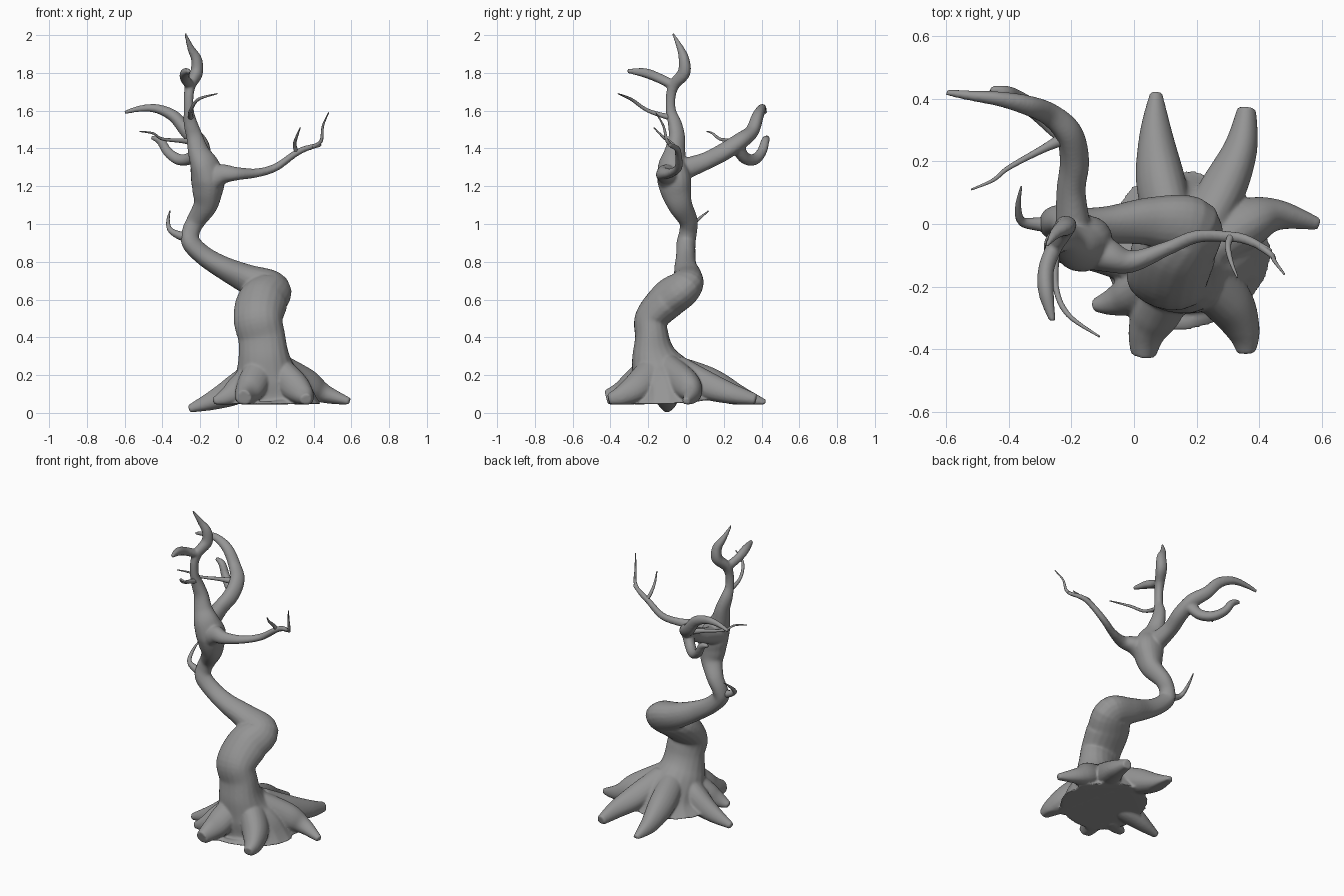
import bpy
import bmesh
import math
from mathutils import Vector

default_cube = bpy.data.objects.get("Cube")
if default_cube:
    bpy.data.objects.remove(default_cube, do_unlink=True)

bark = bpy.data.materials.new("grey_bark")
bark.use_nodes = True
grey = (.3, .3, .3, 1)
bark.diffuse_color = grey
bark.node_tree.nodes["Principled BSDF"].inputs["Base Color"].default_value = grey


def spline(points, steps):
    """Smooth path through (x, y, z, radius, flatness) points."""
    points = [tuple(p) + (1,) * (5 - len(p)) for p in points]
    padded = [points[0]] + points + [points[-1]]
    path = []
    for a, b, c, d in zip(padded, padded[1:], padded[2:], padded[3:]):
        for step in range(steps):
            t = step / steps
            path.append([
                q + t * ((r - p) + t * ((2 * p - 5 * q + 4 * r - s) + t * (3 * (q - r) + s - p))) / 2
                for p, q, r, s in zip(a, b, c, d)])
    path.append(list(points[-1]))
    return path


def add_limb(bm, points, side=(0, 1, 0), floor=0, sides=20, lobes=.04, steps=7):
    """Loft a tapering limb; the side axis is carried along the path."""
    path = spline(points, steps)
    centres = [Vector(p[:3]) for p in path]
    across = Vector(side)
    rings = []
    for i, (x, y, z, radius, flat) in enumerate(path):
        along = (centres[min(i + 1, len(path) - 1)] - centres[max(i - 1, 0)]).normalized()
        across = (across - along * across.dot(along)).normalized()
        other = along.cross(across)
        ring = []
        for k in range(sides):
            angle = math.tau * k / sides
            size = max(radius, .002) * (1 + lobes * math.sin(3 * angle + i / 9))
            co = centres[i] + across * (math.cos(angle) * size * flat) + other * (math.sin(angle) * size)
            co.z = max(co.z, floor)
            ring.append(bm.verts.new(co))
        rings.append(ring)
    for low, high in zip(rings, rings[1:]):
        for k in range(sides):
            n = (k + 1) % sides
            bm.faces.new((low[k], low[n], high[n], high[k]))
    bm.faces.new(rings[0][::-1])
    bm.faces.new(rings[-1])


def finish(name, bm):
    bmesh.ops.recalc_face_normals(bm, faces=bm.faces)
    for face in bm.faces:
        face.smooth = True
    mesh = bpy.data.meshes.new(name)
    bm.to_mesh(mesh)
    bm.free()
    mesh.materials.append(bark)
    obj = bpy.data.objects.new(name, mesh)
    bpy.context.scene.collection.objects.link(obj)
    return obj


tree = bmesh.new()

# Winding trunk, from the flared foot to the topmost tip
trunk = [
    (.17, -.09, .05, .27), (.17, -.1, .12, .21), (.15, -.14, .21, .165),
    (.14, -.17, .3, .135, .9), (.13, -.18, .4, .125, .72), (.11, -.18, .5, .13, .68),
    (.13, -.09, .6, .135, .75), (.17, -.01, .66, .105, .9), (.05, .01, .71, .078),
    (-.08, 0, .77, .06), (-.18, 0, .83, .052), (-.25, 0, .9, .05),
    (-.25, .01, .96, .047), (-.22, .01, 1.02, .05), (-.17, -.03, 1.1, .064),
    (-.16, -.05, 1.17, .08), (-.16, -.06, 1.24, .09), (-.18, -.07, 1.31, .077),
    (-.21, -.06, 1.38, .057), (-.23, -.05, 1.46, .044), (-.25, -.06, 1.53, .037),
    (-.26, -.08, 1.6, .027), (-.26, -.08, 1.68, .026), (-.25, -.06, 1.74, .03),
    (-.22, -.01, 1.8, .034), (-.22, -.01, 1.87, .029), (-.25, -.03, 1.93, .019),
    (-.28, -.07, 2.01, .006)]
add_limb(tree, trunk, floor=.045)

# Buttress roots that spread from the foot
ground = .045
back_root = [(.14, -.08, .24, .07), (.09, .12, .16, .08), (.07, .28, .09, .055), (.07, .42, .05, .02)]
back_left_root = [(.2, -.05, .24, .07), (.28, .1, .15, .075), (.34, .24, .1, .055), (.36, .37, .07, .03)]
left_root = [(.2, -.1, .24, .08), (.36, 0, .15, .08), (.46, .03, .1, .05), (.59, 0, .06, .02)]
front_left_root = [(.2, -.16, .24, .08), (.3, -.25, .14, .08), (.35, -.34, .09, .055), (.36, -.41, .07, .03)]
front_root = [(.12, -.18, .24, .08), (.07, -.28, .14, .08), (.04, -.35, .1, .06), (.03, -.42, .08, .04)]
front_right_root = [(.1, -.16, .22, .07), (0, -.22, .12, .07), (-.07, -.25, .08, .045), (-.13, -.26, .06, .02)]
for root in (back_root, back_left_root, left_root, front_left_root, front_root, front_right_root):
    add_limb(tree, root, side=(0, 0, 1), floor=ground)
right_root = [(.1, -.13, .22, .07), (0, -.11, .13, .08), (-.12, -.1, .07, .055), (-.26, -.1, .02, .02)]
add_limb(tree, right_root, side=(0, 0, 1))

# Main branches
left_branch = [
    (-.17, -.07, 1.21, .07), (-.09, -.1, 1.26, .055), (-.01, -.12, 1.265, .036), (.1, -.08, 1.27, .024),
    (.2, -.04, 1.3, .021), (.3, -.04, 1.37, .018), (.36, -.05, 1.4, .016), (.44, -.09, 1.42, .011)]
back_branch = [
    (-.19, -.04, 1.28, .06), (-.2, .1, 1.33, .047), (-.19, .2, 1.38, .047), (-.21, .29, 1.44, .044),
    (-.27, .35, 1.49, .037), (-.34, .38, 1.57, .032), (-.43, .4, 1.61, .024), (-.52, .41, 1.61, .017),
    (-.6, .42, 1.59, .01)]
back_fork = [
    (-.2, .27, 1.41, .035), (-.25, .31, 1.35, .032), (-.31, .36, 1.34, .03),
    (-.37, .4, 1.38, .026), (-.41, .42, 1.44, .022), (-.46, .43, 1.46, .011)]
top_fork = [(-.25, -.06, 1.73, .026), (-.28, -.14, 1.77, .026), (-.28, -.22, 1.8, .025), (-.26, -.31, 1.81, .011)]
for branch in (left_branch, back_branch, back_fork, top_fork):
    add_limb(tree, branch, side=(0, 0, 1))

# Fuse the limbs into one continuous skin
trunk_and_roots = finish("trunk_roots_and_branches", tree)
fuse = trunk_and_roots.modifiers.new("fuse", "REMESH")
fuse.mode = "VOXEL"
fuse.voxel_size = .007
fuse.use_smooth_shade = True
soften = trunk_and_roots.modifiers.new("soften", "SMOOTH")
soften.factor = .5
soften.iterations = 6

# Fine twigs, set into the branches
twigs = {
    "left_tip_twig": [(.4, -.07, 1.41, .012), (.44, -.1, 1.44, .009), (.45, -.12, 1.52, .006), (.48, -.16, 1.59, .003)],
    "left_inner_twig": [(.31, -.04, 1.38, .012), (.3, -.07, 1.42, .01), (.31, -.12, 1.46, .007), (.33, -.17, 1.51, .003)],
    "right_low_twig": [(-.25, 0, .93, .03), (-.31, 0, .94, .022), (-.36, .01, .97, .014), (-.37, .06, 1.02, .009),
                       (-.36, .12, 1.07, .003)],
    "back_thin_twig": [(-.21, .28, 1.43, .025), (-.29, .24, 1.44, .013), (-.4, .18, 1.45, .008), (-.45, .14, 1.48, .006),
                       (-.52, .11, 1.49, .003)],
    "front_thin_twig": [(-.25, -.07, 1.56, .016), (-.25, -.2, 1.6, .01), (-.21, -.29, 1.66, .008), (-.11, -.36, 1.69, .003)],
}
for name, points in twigs.items():
    twig = bmesh.new()
    add_limb(twig, points, side=(0, .6, .8), sides=10, lobes=0)
    finish(name, twig)
